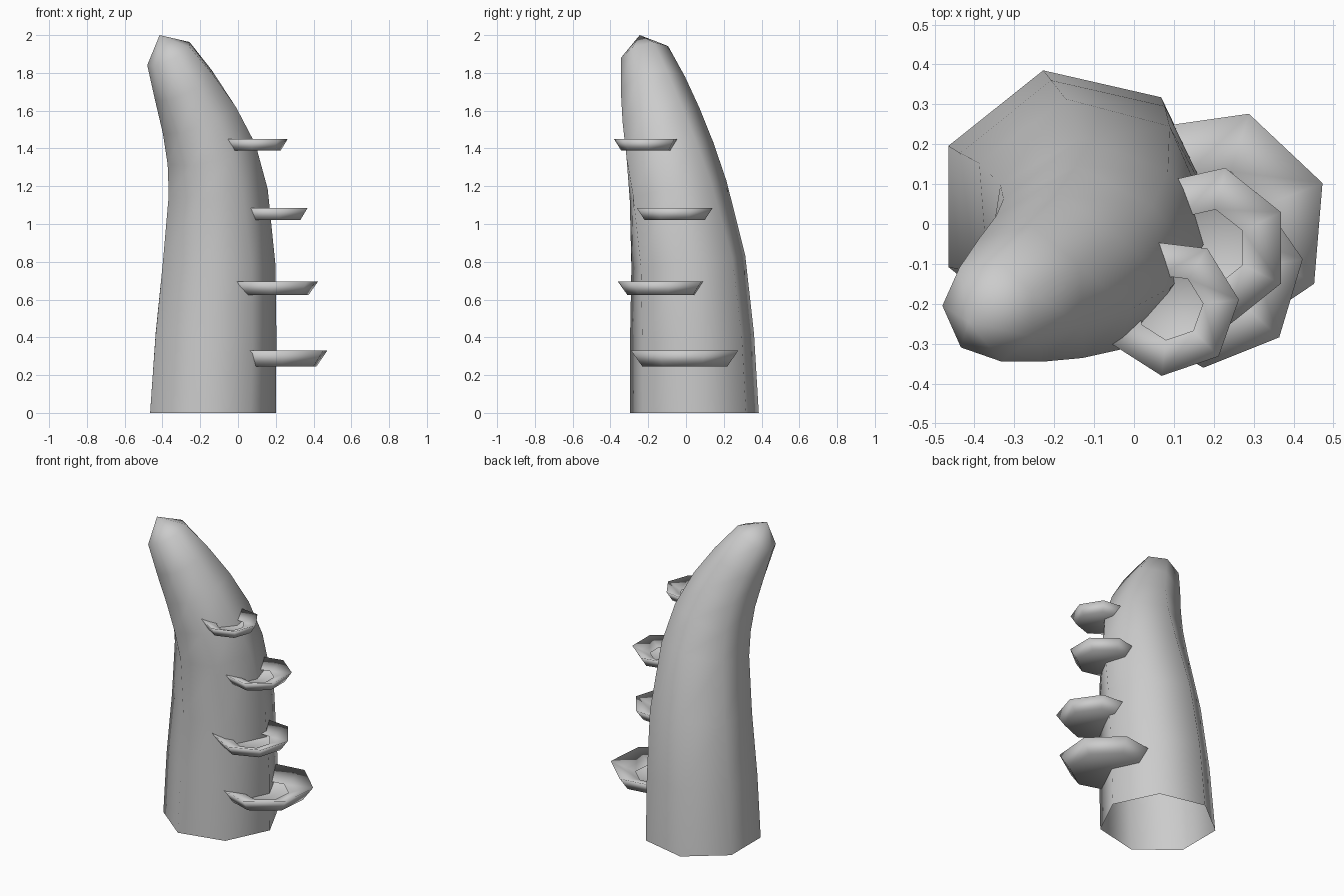
import bpy, math
from mathutils import Vector

if "Cube" in bpy.data.objects:
    bpy.data.objects.remove(bpy.data.objects["Cube"])

SIDES = 7
UP = Vector((0, 0, 1))


def circle(radius, deg=0.0):
    rot = math.radians(deg)
    return [Vector((radius * math.cos(rot + math.tau * i / SIDES),
                    radius * math.sin(rot + math.tau * i / SIDES), 0)) for i in range(SIDES)]


def loft(name, rings, tip=None, cap=False):
    """Skin a list of rings; optionally cap the first and draw the last to a tip."""
    verts = [p for ring in rings for p in ring]
    faces = [tuple(reversed(range(SIDES)))] if cap else []
    for r in range(len(rings) - 1):
        for i in range(SIDES):
            a, b = r * SIDES + i, r * SIDES + (i + 1) % SIDES
            faces.append((a, b, b + SIDES, a + SIDES))
    last = (len(rings) - 1) * SIDES
    if tip is not None:
        verts.append(tip)
        faces += [(last + i, last + (i + 1) % SIDES, len(verts) - 1) for i in range(SIDES)]
    mesh = bpy.data.meshes.new(name)
    mesh.from_pydata(verts, [], faces)
    mesh.shade_smooth()
    obj = bpy.data.objects.new(name, mesh)
    bpy.context.collection.objects.link(obj)
    return obj


# Curved, tapering, slightly twisted stalk, open underneath: spine point, radius, twist
spine = [((-.15, .044, 0), .35, 0), ((-.133, .032, .4), .337, 0), ((-.113, .01, .8), .311, -2),
         ((-.11, -.05, 1.18), .27, -8), ((-.14, -.095, 1.38), .245, -14),
         ((-.20, -.135, 1.56), .214, -20), ((-.278, -.175, 1.73), .178, -24),
         ((-.362, -.217, 1.898), .132, -28)]
tip = Vector((-.415, -.245, 2.0))
pts = [Vector(s[0]) for s in spine] + [tip]
rings = []
for i, (_, radius, twist) in enumerate(spine):
    tangent = UP if i == 0 else (pts[i + 1] - pts[i - 1]).normalized()
    turn = UP.rotation_difference(tangent)
    rings.append([pts[i] + turn @ v for v in circle(radius, twist)])
loft("stalk", rings, tip)

# Shelf cups on the right side: centre x, y, bottom z, top z, radius, turn in degrees
cups = [(.20, -.002, .245, .33, .292, 21), (.19, -.125, .625, .695, .236, 9),
        (.183, -.06, 1.02, 1.085, .206, 25.7), (.09, -.208, 1.39, 1.45, .174, 6)]
for n, (x, y, z0, z1, radius, deg) in enumerate(cups, 1):
    # flat underside, flared rim, then a lip falling into the hollow
    profile = [(.79, z0), (1.0, z1), (.48, z0 + .4 * (z1 - z0))]
    loft(f"shelf_cup_{n}", [[v + Vector((x, y, z)) for v in circle(radius * k, deg)]
                            for k, z in profile], cap=True)
